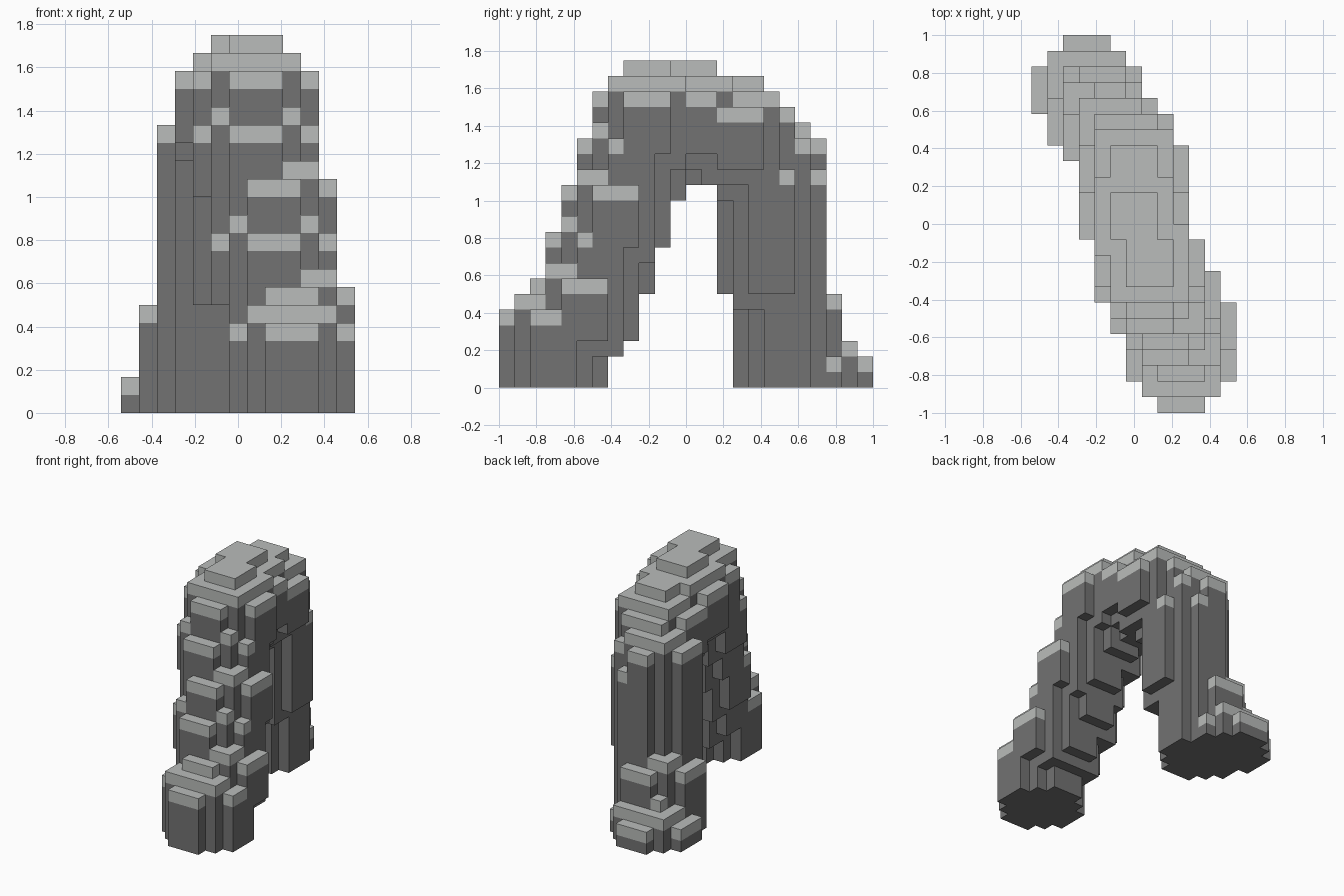
import bpy
import bmesh
import math
from mathutils import Vector

cube = bpy.data.objects.get("Cube")
if cube:
    bpy.data.objects.remove(cube, do_unlink=True)

CELL = 1 / 12
ORIGIN = Vector((-6.5, -12, 0))   # grid corner, in cells


def make_material(name, color):
    mat = bpy.data.materials.new(name)
    mat.use_nodes = True
    mat.diffuse_color = color
    mat.node_tree.nodes["Principled BSDF"].inputs["Base Color"].default_value = color
    return mat


dark_rock = make_material("dark_rock", (0.17, 0.17, 0.17, 1))
pale_cap = make_material("pale_cap", (0.49, 0.505, 0.495, 1))


def in_boulder(dx, dy, dz):
    """Rounded block boulder, seven cells wide and eight tall."""
    if dz in (3, -4):
        return max(abs(dx), abs(dy)) <= 1
    if dz in (2, -3):
        return max(abs(dx), abs(dy)) <= 2
    return dx * dx + dy * dy <= 10


def boulder(center, trimmed=False):
    cx, cy, cz = center
    cells = set()
    for dx in range(-3, 4):
        for dy in range(-3, 4):
            for dz in range(-4, 4):
                if cz + dz < 0 or not in_boulder(dx, dy, dz):
                    continue
                # the shoulder boulder has its back corner chipped off
                if trimmed and dx + dy >= 4 and (dz == 2 or max(dx, dy) == 3):
                    continue
                cells.add((cx + dx, cy + dy, cz + dz))
    return cells


# Boulders stacked along the arch
front_leg = [(9, 3, 0), (9, 3, 3), (9, 5, 5), (8, 6, 8), (8, 7, 11), (7, 8, 14)]
crown = [(7, 9, 17), (6, 12, 17), (6, 15, 16)]
back_leg = [(5, 17, 12), (5, 17, 8), (4, 18, 4), (4, 18, 0), (3, 20, 0)]

rock = boulder((5, 17, 14), trimmed=True)
for spot in front_leg + crown + back_leg:
    rock |= boulder(spot)

# Outer skin of the block rock; a cell open to the sky is pale
bm = bmesh.new()
corners = {}


def corner(p):
    key = tuple(round(c) for c in p)
    if key not in corners:
        corners[key] = bm.verts.new((Vector(key) + ORIGIN) * CELL)
    return corners[key]


for cell in sorted(rock):
    base = Vector(cell)
    x, y, z = cell
    pale = (x, y, z + 1) not in rock
    for axis in range(3):
        u, v, n = Vector(), Vector(), Vector()
        n[axis] = u[(axis + 1) % 3] = v[(axis + 2) % 3] = 1
        for side in (0, 1):
            step = n if side else -n
            if tuple(round(c) for c in base + step) in rock:
                continue
            start = base + n * side
            loop = [start, start + u, start + u + v, start + v]
            if not side:
                loop.reverse()
            face = bm.faces.new([corner(p) for p in loop])
            face.material_index = int(pale)

# Merge coplanar cells into larger flat faces
bmesh.ops.dissolve_limit(bm, angle_limit=math.radians(1), verts=bm.verts[:],
                         edges=bm.edges[:], delimit={'MATERIAL'})

mesh = bpy.data.meshes.new("rock_arch")
bm.to_mesh(mesh)
bm.free()
mesh.materials.append(dark_rock)
mesh.materials.append(pale_cap)
arch = bpy.data.objects.new("rock_arch", mesh)
bpy.context.collection.objects.link(arch)
